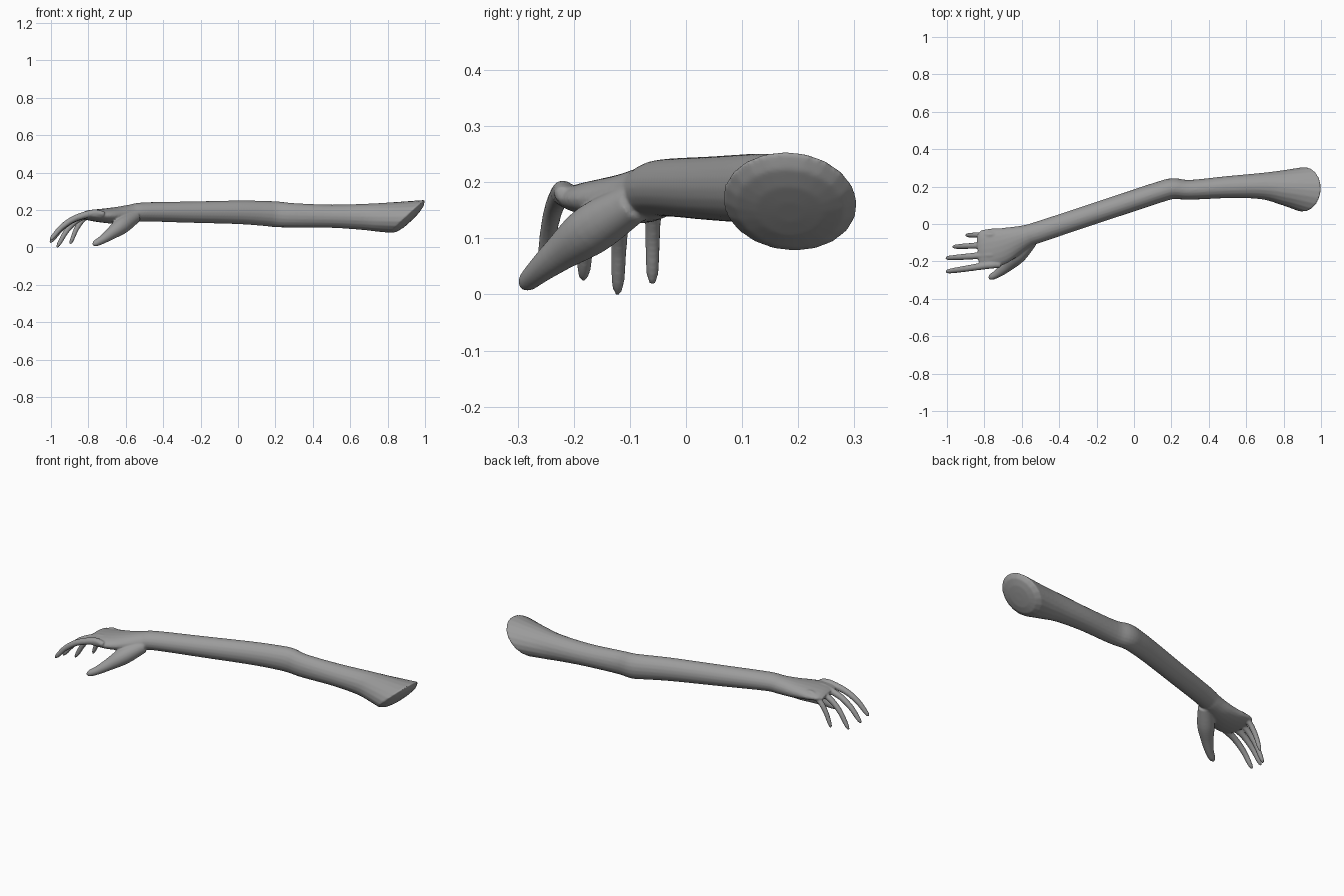
import bpy, bmesh, math
from mathutils import Vector

if "Cube" in bpy.data.objects:
    bpy.data.objects.remove(bpy.data.objects["Cube"])

SIDES = 20
bm = bmesh.new()


def catmull(a, b, c, d, t):
    return [0.5 * (2 * q + (r - p) * t + (2 * p - 5 * q + 4 * r - s) * t * t
                   + (3 * q - p - 3 * r + s) * t ** 3) for p, q, r, s in zip(a, b, c, d)]


def loft(sections, steps=5, cap=()):
    """Closed skin through sections (x, y, z, half width, half height, slant)."""
    n = len(sections)
    dense = []
    for i in range(n - 1):
        four = [sections[min(max(i + k, 0), n - 1)] for k in (-1, 0, 1, 2)]
        dense += [catmull(*four, s / steps) for s in range(steps)]
    dense.append(list(sections[-1]))
    centres = [Vector(d[:3]) for d in dense]
    rings = []
    for i, (x, y, z, w, h, slant) in enumerate(dense):
        t = (centres[min(i + 1, len(dense) - 1)] - centres[max(i - 1, 0)]).normalized()
        side = t.cross(Vector((0, 0, 1))).normalized()
        up = side.cross(t)
        ring = []
        for k in range(SIDES):
            a = 2 * math.pi * k / SIDES
            ring.append(centres[i] + side * (w * math.cos(a))
                        + (up + t * slant) * (h * math.sin(a)))
        rings.append(ring)
    # bulging end made of shrinking copies of the last ring
    rim, c = rings[-1], centres[-1]
    for scale, push in cap:
        rings.append([c + (p - c) * scale + Vector((0.7, 0, -0.7)) * push for p in rim])
    verts = [[bm.verts.new(p) for p in ring] for ring in rings]
    for a, b in zip(verts, verts[1:]):
        for k in range(SIDES):
            m = (k + 1) % SIDES
            bm.faces.new((a[k], a[m], b[m], b[k]))
    bm.faces.new(verts[0])
    bm.faces.new(verts[-1])


def digit(points):
    """Finger or thumb through (x, y, z, radius), closed with a rounded tip."""
    loft([(x, y, z, r, r, 0) for x, y, z, r in points])


# palm, wrist, forearm, elbow, upper arm and slanted shoulder end
loft([
    (-0.835, -0.140, 0.170, 0.080, 0.014, 0),
    (-0.800, -0.136, 0.172, 0.104, 0.027, 0),
    (-0.720, -0.120, 0.170, 0.100, 0.038, 0),
    (-0.640, -0.090, 0.172, 0.078, 0.046, 0),
    (-0.570, -0.063, 0.181, 0.060, 0.049, 0),
    (-0.500, -0.040, 0.190, 0.057, 0.051, 0),
    (-0.250, 0.043, 0.189, 0.056, 0.057, 0),
    (0.000, 0.126, 0.188, 0.056, 0.063, 0),
    (0.140, 0.172, 0.182, 0.056, 0.067, 0),
    (0.210, 0.189, 0.177, 0.056, 0.069, 0),
    (0.300, 0.183, 0.172, 0.053, 0.065, 0),
    (0.500, 0.197, 0.167, 0.059, 0.062, 0),
    (0.680, 0.203, 0.165, 0.070, 0.070, 0.4),
    (0.800, 0.195, 0.165, 0.094, 0.079, 0.8),
    (0.908, 0.185, 0.166, 0.121, 0.087, 1.06),
], cap=((0.8, 0.018), (0.5, 0.026), (0.2, 0.028)))

# thumb
digit([(-0.55, -0.090, 0.165, 0.035), (-0.62, -0.165, 0.118, 0.045),
       (-0.68, -0.225, 0.073, 0.032), (-0.725, -0.262, 0.042, 0.023),
       (-0.762, -0.283, 0.022, 0.017), (-0.776, -0.289, 0.013, 0.006)])

# four fingers: knuckle y, tip position; each curls down towards its tip
for knuckle_y, tip_x, tip_y, tip_z, r in (
        (-0.220, -1.005, -0.255, 0.038, 0.018),
        (-0.165, -1.005, -0.183, 0.026, 0.018),
        (-0.112, -0.968, -0.122, 0.000, 0.017),
        (-0.058, -0.897, -0.060, 0.018, 0.016)):
    base = Vector((-0.775, knuckle_y, 0.183))
    span = Vector((tip_x, tip_y, tip_z)) - base
    path = [(base.x + 0.06, knuckle_y, 0.178, r * 0.8)]
    for fx, fz, fr in ((0, 0, 1.1), (0.42, 0.19, 0.95), (0.72, 0.50, 0.85),
                       (0.93, 0.87, 0.68), (1.0, 1.0, 0.3)):
        path.append((base.x + span.x * fx, base.y + span.y * fx,
                     base.z + span.z * fz, r * fr))
    digit(path)

bmesh.ops.recalc_face_normals(bm, faces=bm.faces[:])
mesh = bpy.data.meshes.new("arm")
bm.to_mesh(mesh)
bm.free()
arm = bpy.data.objects.new("arm", mesh)
bpy.context.collection.objects.link(arm)

# one flat grey
grey = bpy.data.materials.new("mid grey")
grey.diffuse_color = (0.33, 0.33, 0.33, 1)
grey.use_nodes = True
grey.node_tree.nodes["Principled BSDF"].inputs["Base Color"].default_value = grey.diffuse_color
mesh.materials.append(grey)

# fuse hand, fingers and arm into one smooth skin
fuse = arm.modifiers.new("fuse", 'REMESH')
fuse.mode = 'VOXEL'
fuse.voxel_size = 0.005
fuse.use_smooth_shade = True
soften = arm.modifiers.new("soften", 'SMOOTH')
soften.factor = 0.5
soften.iterations = 4
